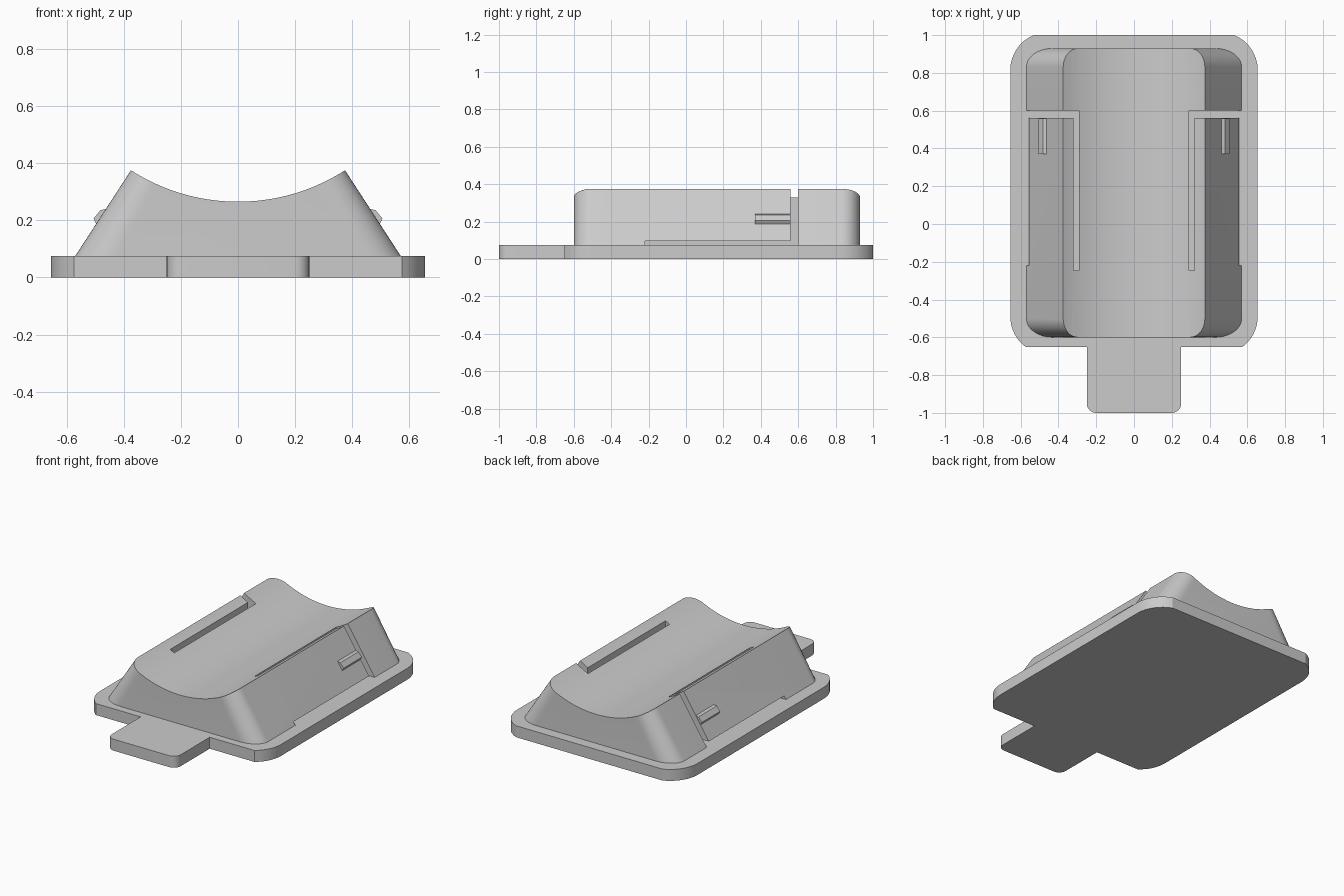
import bpy, bmesh, math

if "Cube" in bpy.data.objects:
    bpy.data.objects.remove(bpy.data.objects["Cube"], do_unlink=True)

grey = bpy.data.materials.new("light_grey")
grey.use_nodes = True
grey.diffuse_color = (0.6, 0.6, 0.6, 1)
grey.node_tree.nodes["Principled BSDF"].inputs["Base Color"].default_value = (0.6, 0.6, 0.6, 1)


def loft(name, lower, upper):
    """Solid between two matching closed rings of 3D points."""
    bm = bmesh.new()
    a = [bm.verts.new(p) for p in lower]
    b = [bm.verts.new(p) for p in upper]
    bm.faces.new(a)
    bm.faces.new(b)
    for i in range(len(a)):
        j = (i + 1) % len(a)
        bm.faces.new((a[i], a[j], b[j], b[i]))
    bmesh.ops.recalc_face_normals(bm, faces=bm.faces)
    mesh = bpy.data.meshes.new(name)
    bm.to_mesh(mesh)
    bm.free()
    mesh.materials.append(grey)
    obj = bpy.data.objects.new(name, mesh)
    bpy.context.collection.objects.link(obj)
    return obj


def box(name, x0, x1, y0, y1, z0, z1):
    ring = [(x0, y0), (x1, y0), (x1, y1), (x0, y1)]
    return loft(name, [(x, y, z0) for x, y in ring], [(x, y, z1) for x, y in ring])


def rounded(half, y0, y1, rx, ry, steps=12):
    """Rounded rectangle outline with elliptical corners."""
    corners = [(half - rx, y1 - ry), (rx - half, y1 - ry),
               (rx - half, y0 + ry), (half - rx, y0 + ry)]
    pts = []
    for k, (cx, cy) in enumerate(corners):
        for i in range(steps + 1):
            t = math.pi / 2 * (k + i / steps)
            pts.append((cx + rx * math.cos(t), cy + ry * math.sin(t)))
    return pts


def cut(obj, cutter, operation='DIFFERENCE'):
    mod = obj.modifiers.new("cut", 'BOOLEAN')
    mod.operation = operation
    mod.solver = 'EXACT'
    mod.object = cutter
    bpy.context.view_layer.objects.active = obj
    bpy.ops.object.modifier_apply(modifier=mod.name)
    bpy.data.objects.remove(cutter, do_unlink=True)


def smooth(obj):
    bpy.ops.object.select_all(action='DESELECT')
    obj.select_set(True)
    bpy.context.view_layer.objects.active = obj
    bpy.ops.object.shade_smooth_by_angle(angle=math.radians(25))


THICK = 0.075

# Base plate: round corners clipped short by the straight ends
R, CX = 0.2, 0.455
quarter = []
for cy, end, sign in ((-0.49, -0.65, -1), (0.815, 1.0, 1)):
    top = math.asin((end - cy) * sign / R)
    arc = [(CX + R * math.cos(top * i / 8), cy + sign * R * math.sin(top * i / 8))
           for i in range(9)]
    quarter += arc[::-1] if sign < 0 else arc
outline = quarter + [(-x, y) for x, y in reversed(quarter)]
plate = loft("base_plate", [(x, y, 0) for x, y in outline],
             [(x, y, THICK) for x, y in outline])

# Front tab, joined to the plate
tab_ring = rounded(0.25, -1, -0.55, 0.05, 0.05, 6)
tab = loft("tab", [(x, y, 0) for x, y in tab_ring], [(x, y, THICK) for x, y in tab_ring])
cut(plate, tab, 'UNION')
smooth(plate)


# Cradle body: sides lean in, ends upright
def body_ring(z):
    t = (z - THICK) / 0.3
    return [(x, y, z) for x, y in
            rounded(0.57 - 0.195 * t, -0.6, 0.93, 0.14 - 0.035 * t, 0.1)]


body = loft("cradle_body", body_ring(0.06), body_ring(0.45))

# Concave top
radius, centre = 0.694, 0.959
n = 128
circle = [(radius * math.cos(2 * math.pi * i / n), centre + radius * math.sin(2 * math.pi * i / n))
          for i in range(n)]
cut(body, loft("hollow_cutter", [(x, -1.2, z) for x, z in circle],
               [(x, 1.2, z) for x, z in circle]))

# Slots that free a springy arm on each side
for s in (-1, 1):
    for x0, x1, y0, y1, z1 in ((0.29, 0.32, -0.245, 0.6, 0.6),
                               (0.29, 0.8, 0.56, 0.6, 0.6),
                               (0.29, 0.8, -0.22, 0.6, 0.095)):
        xs = sorted((s * x0, s * x1))
        cut(body, box("slot_cutter", xs[0], xs[1], y0, y1, 0.03, z1))
smooth(body)

# Catch ridge on each arm
profile = [(0.42, 0.24), (0.463, 0.24), (0.482, 0.235),
           (0.506, 0.206), (0.496, 0.187), (0.42, 0.187)]
for s, side in ((1, "left"), (-1, "right")):
    loft(side + "_catch", [(s * x, 0.37, z) for x, z in profile],
         [(s * x, 0.559, z) for x, z in profile])
